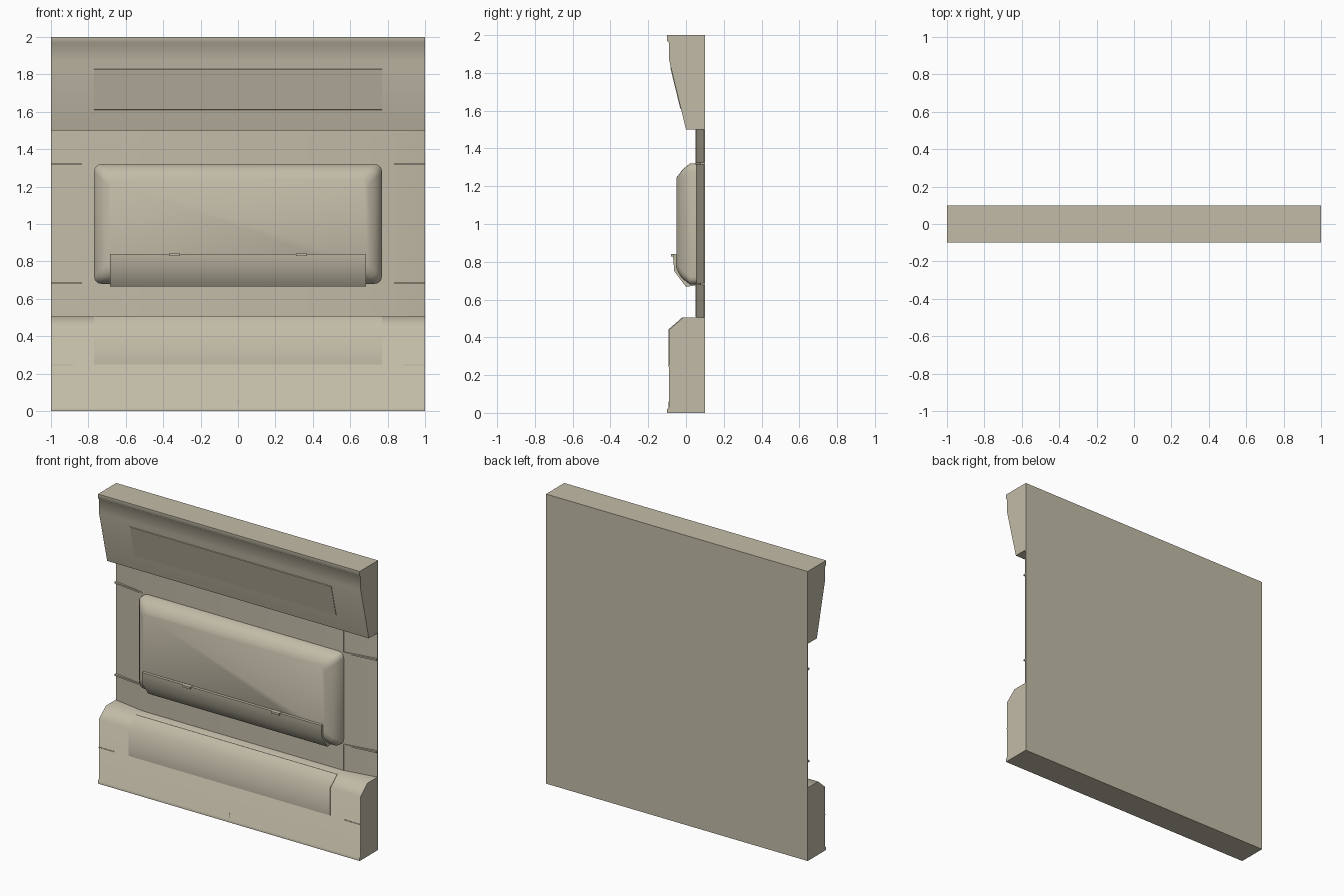
import bpy, bmesh, math

if "Cube" in bpy.data.objects:
    bpy.data.objects.remove(bpy.data.objects["Cube"])

tan = bpy.data.materials.new("warm_grey_tan")
tan.diffuse_color = (0.54, 0.50, 0.39, 1)
tan.use_nodes = True
tan.node_tree.nodes["Principled BSDF"].inputs["Base Color"].default_value = tan.diffuse_color


def finish(name, bm, angle=50):
    """Turn a bmesh into a named, shaded object."""
    bmesh.ops.recalc_face_normals(bm, faces=bm.faces)
    me = bpy.data.meshes.new(name)
    bm.to_mesh(me)
    bm.free()
    me.materials.append(tan)
    ob = bpy.data.objects.new(name, me)
    bpy.context.collection.objects.link(ob)
    bpy.ops.object.select_all(action='DESELECT')
    ob.select_set(True)
    bpy.context.view_layer.objects.active = ob
    bpy.ops.object.shade_smooth_by_angle(angle=math.radians(angle))
    return ob


def loft(name, rings, angle=50):
    """Join matching rings of points and cap both ends."""
    bm = bmesh.new()
    vs = [[bm.verts.new(p) for p in r] for r in rings]
    n = len(rings[0])
    for a, b in zip(vs, vs[1:]):
        for i in range(n):
            j = (i + 1) % n
            bm.faces.new((a[i], a[j], b[j], b[i]))
    bm.faces.new(vs[0])
    bm.faces.new(vs[-1])
    return finish(name, bm, angle)


def beam(name, profile, x0, x1):
    """Extrude a (y, z) side profile along x."""
    return loft(name, [[(x, y, z) for y, z in profile] for x in (x0, x1)])


def box(name, x0, x1, y0, y1, z0, z1):
    return beam(name, [(y0, z0), (y1, z0), (y1, z1), (y0, z1)], x0, x1)


# upper cornice with overhanging sloped face
beam("upper_cornice", [(0.1, 1.5), (0, 1.5), (-0.09, 1.87), (-0.09, 1.96),
                       (-0.1, 1.97), (-0.1, 2), (0.1, 2)], -1, 1)

# lower plinth with chamfered shoulder and small foot lip
beam("lower_plinth", [(0.1, 0.505), (-0.015, 0.505), (-0.09, 0.44), (-0.09, 0.03),
                      (-0.1, 0.02), (-0.1, 0), (0.1, 0)], -1, 1)

# back wall between them, falling away towards both ends
plan = [(-1, 0.1), (-1, 0.094), (-0.77, 0.055), (0.77, 0.055), (1, 0.094), (1, 0.1)]
loft("back_wall", [[(x, y, z) for x, y in plan] for z in (0.505, 1.5)])

# thin cover plates on cornice slope and plinth shoulder
beam("cornice_plate", [(-0.0265, 1.61), (-0.0305, 1.611), (-0.083, 1.827),
                       (-0.079, 1.83)], -0.77, 0.77)
beam("plinth_plate", [(-0.088, 0.25), (-0.093, 0.25), (-0.093, 0.442),
                      (-0.018, 0.507), (-0.01, 0.505)], -0.77, 0.77)


# raised central panel with rounded corners and soft chamfer
def rounded(y, inset, r=0.04, seg=4):
    hx, hz = 0.77 - inset, 0.32 - inset
    pts = []
    for k, (sx, sz) in enumerate(((1, 1), (-1, 1), (-1, -1), (1, -1))):
        for s in range(seg + 1):
            a = math.pi / 2 * (k + s / seg)
            pts.append((sx * (hx - r) + r * math.cos(a), y, 1 + sz * (hz - r) + r * math.sin(a)))
    return pts


loft("central_panel", [rounded(0.07, 0), rounded(0.02, 0), rounded(-0.02, 0.033),
                       rounded(-0.05, 0.075)])

# trough along the lower edge of the panel
beam("panel_trough", [(0.05, 0.675), (0.0, 0.667), (-0.062, 0.75), (-0.07, 0.84),
                      (-0.03, 0.84)], -0.685, 0.685)

# mirrored small parts: trough clips, end ribs and plinth ribs
for s, side in ((-1, "left"), (1, "right")):
    box(side + "_trough_clip", s * 0.31, s * 0.37, -0.08, -0.04, 0.828, 0.842)
    box(side + "_plinth_rib", s * 0.88, s * 1.0, -0.093, -0.08, 0.243, 0.25)
    for z, lvl in ((1.32, "upper"), (0.683, "lower")):
        rib = [(s * 0.77, 0.05), (s * 1.0, 0.078), (s * 1.0, 0.098), (s * 0.77, 0.07)]
        loft(f"{side}_{lvl}_rib", [[(x, y, z + d) for x, y in rib] for d in (-0.005, 0.005)])
    for z0, z1, lvl in ((1.32, 1.5, "upper"), (0.507, 0.68, "lower")):
        box(f"{side}_{lvl}_wall_seam", s * 0.767, s * 0.771, 0.051, 0.06, z0, z1)

# centre seam on the plinth foot
box("plinth_centre_seam", -0.003, 0.003, -0.093, -0.085, 0.02, 0.06)
